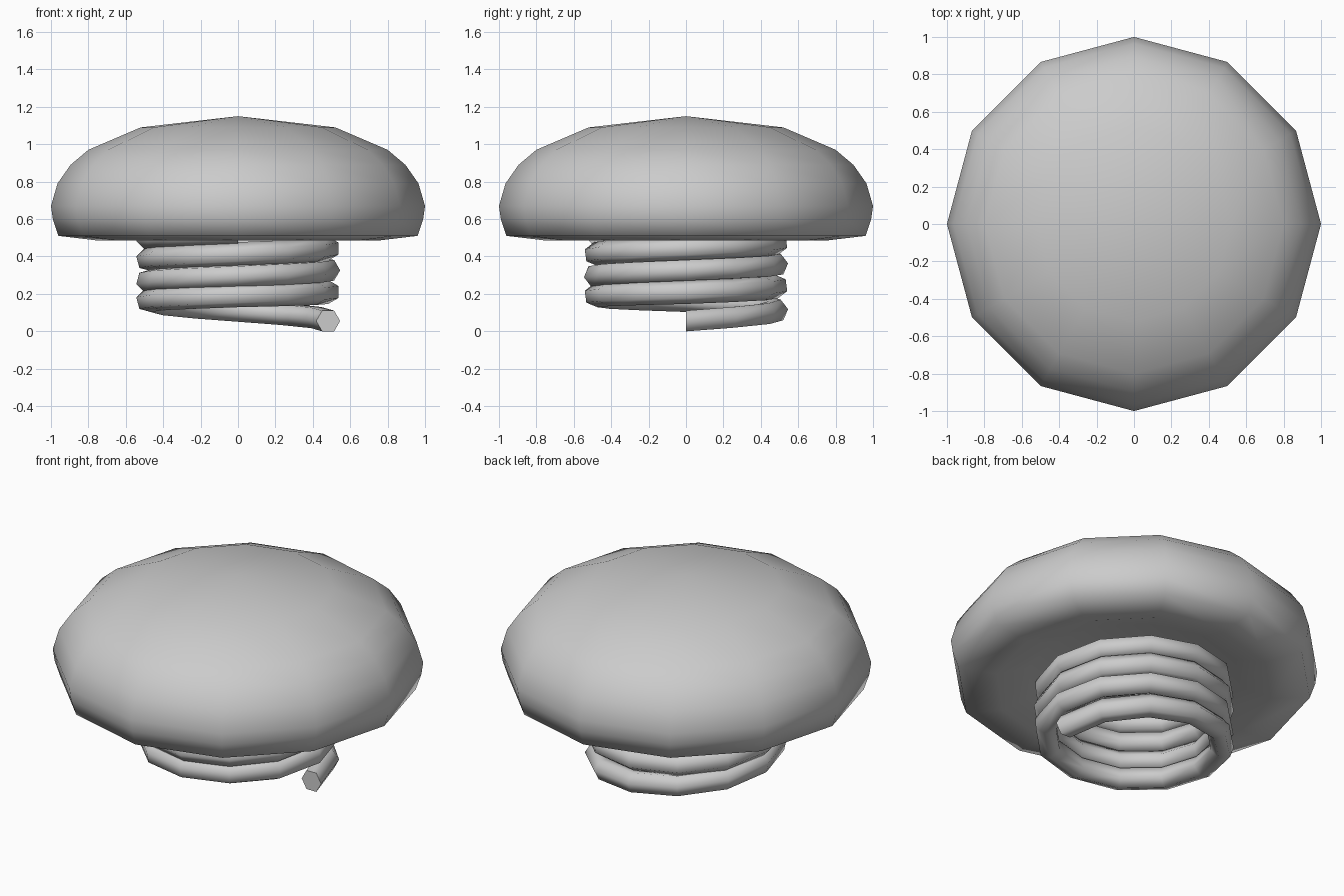
import bpy, bmesh, math

cube = bpy.data.objects.get("Cube")
if cube:
    bpy.data.objects.remove(cube, do_unlink=True)

SIDES = 12

grey = bpy.data.materials.new("plain grey")
grey.use_nodes = True
COLOUR = (0.6, 0.6, 0.6, 1)
grey.diffuse_color = COLOUR
grey.node_tree.nodes["Principled BSDF"].inputs["Base Color"].default_value = COLOUR


def finish(bm, name):
    """Turn a bmesh into a smooth shaded object; n-gons stay flat."""
    bmesh.ops.recalc_face_normals(bm, faces=bm.faces)
    for f in bm.faces:
        f.smooth = len(f.verts) < 5
        if not f.smooth:
            for e in f.edges:
                e.smooth = False
    mesh = bpy.data.meshes.new(name)
    bm.to_mesh(mesh)
    bm.free()
    mesh.materials.append(grey)
    obj = bpy.data.objects.new(name, mesh)
    bpy.context.collection.objects.link(obj)
    return obj


# Domed cap: a twelve-sided turned profile with a shallow recess underneath
profile = [(0.52, 1.09), (0.80, 0.97), (0.895, 0.89), (0.965, 0.79),
           (1.0, 0.67), (0.99, 0.60), (0.96, 0.51), (0.75, 0.485), (0.58, 0.54)]
bm = bmesh.new()
rings = [[bm.verts.new((r * math.cos(2 * math.pi * i / SIDES),
                        r * math.sin(2 * math.pi * i / SIDES), z))
          for i in range(SIDES)] for r, z in profile]
top, under = bm.verts.new((0, 0, 1.15)), bm.verts.new((0, 0, 0.55))
for i in range(SIDES):
    j = (i + 1) % SIDES
    bm.faces.new((top, rings[0][i], rings[0][j]))
    bm.faces.new((under, rings[-1][j], rings[-1][i]))
    for a, b in zip(rings, rings[1:]):
        bm.faces.new((a[i], b[i], b[j], a[j]))
finish(bm, "domed_cap")


# Coil spring: a hexagonal tube along a helix whose first turn climbs faster
def coil_height(turns):
    keys = [(0, 0.055), (0.25, 0.11), (0.5, 0.165), (0.75, 0.192), (1, 0.21)]
    for (t0, z0), (t1, z1) in zip(keys, keys[1:]):
        if turns <= t1:
            return z0 + (z1 - z0) * (turns - t0) / (t1 - t0)
    return 0.21 + 0.116 * (turns - 1)


COIL_R, TUBE_R, STEPS = 0.482, 0.064, 45
bm = bmesh.new()
sections = []
for s in range(STEPS + 1):
    turns = s / SIDES
    a = 2 * math.pi * turns
    twist = math.radians(30) * turns
    z = coil_height(turns)
    ring = []
    for k in range(6):
        b = twist + k * math.pi / 3
        r = COIL_R + TUBE_R * math.cos(b)
        ring.append(bm.verts.new((r * math.cos(a), r * math.sin(a),
                                  z + TUBE_R * math.sin(b))))
    sections.append(ring)
for p, q in zip(sections, sections[1:]):
    for k in range(6):
        m = (k + 1) % 6
        bm.faces.new((p[k], q[k], q[m], p[m]))
bm.faces.new(sections[0])
bm.faces.new(sections[-1])
finish(bm, "coil_spring")
